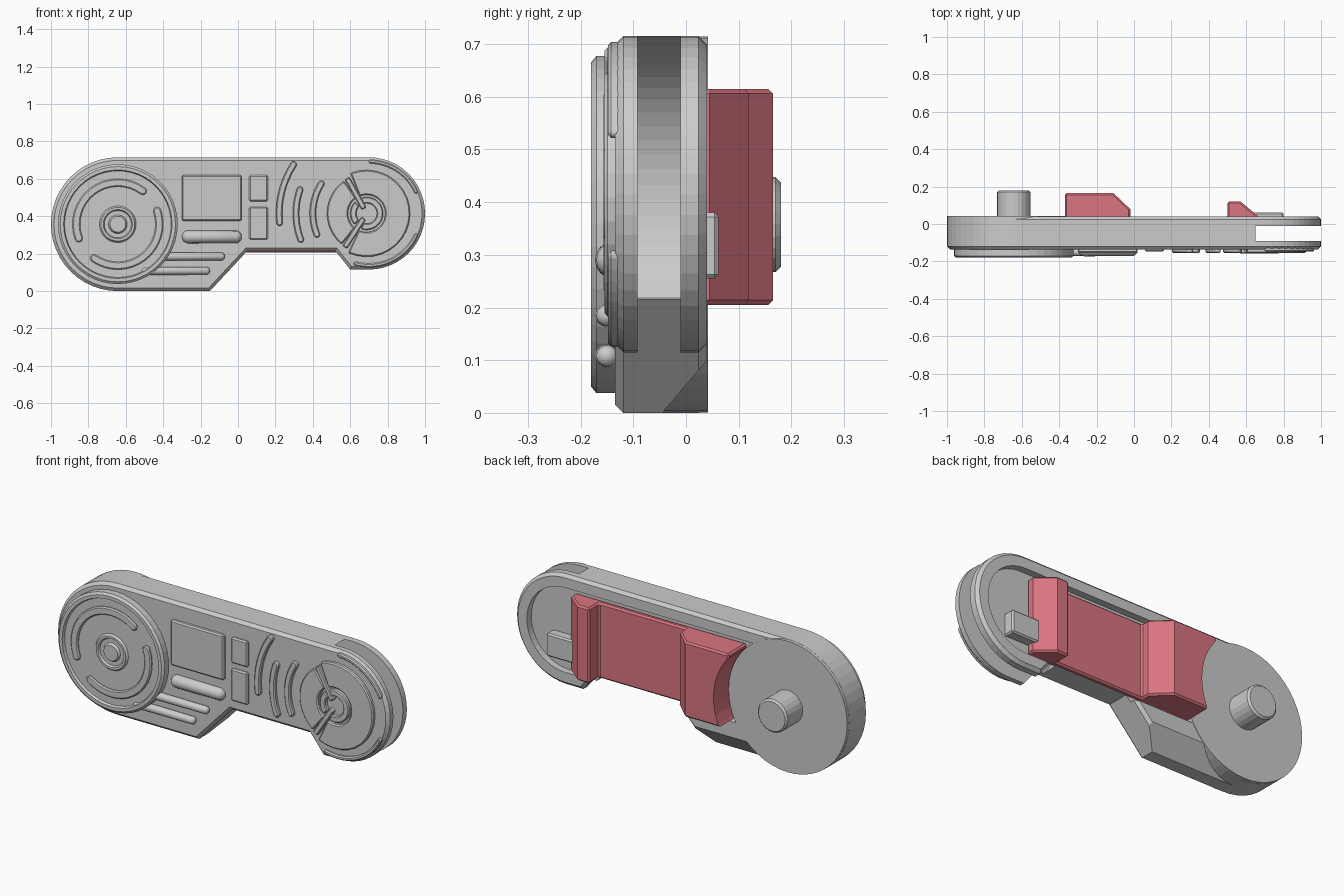
import bpy, bmesh, math

if "Cube" in bpy.data.objects:
    bpy.data.objects.remove(bpy.data.objects["Cube"])

FRONT = -0.135                 # front face of the body
LC, RC = (-0.6425, 0.3575), (0.70, 0.415)   # left and right round ends


def finish(name, bm, bevel=0.0):
    bmesh.ops.remove_doubles(bm, verts=bm.verts, dist=1e-5)
    bmesh.ops.recalc_face_normals(bm, faces=bm.faces)
    me = bpy.data.meshes.new(name)
    bm.to_mesh(me)
    bm.free()
    ob = bpy.data.objects.new(name, me)
    bpy.context.collection.objects.link(ob)
    if bevel:
        m = ob.modifiers.new("chamfer", 'BEVEL')
        m.width, m.segments = bevel, 1
        m.limit_method, m.angle_limit = 'ANGLE', math.radians(60)
    return ob


def prism(name, pts, a, b, bevel=0.0, axis='y'):
    put = {'x': lambda p, t: (t, p[0], p[1]),
           'y': lambda p, t: (p[0], t, p[1]),
           'z': lambda p, t: (p[0], p[1], t)}[axis]
    bm = bmesh.new()
    lo = [bm.verts.new(put(p, a)) for p in pts]
    hi = [bm.verts.new(put(p, b)) for p in pts]
    bm.faces.new(lo)
    bm.faces.new(hi)
    n = len(pts)
    for i in range(n):
        j = (i + 1) % n
        bm.faces.new((lo[i], lo[j], hi[j], hi[i]))
    return finish(name, bm, bevel)


def arc(c, r, a0, a1, n=24):
    return [(c[0] + r * math.cos(math.radians(a0 + (a1 - a0) * i / n)),
             c[1] + r * math.sin(math.radians(a0 + (a1 - a0) * i / n))) for i in range(n + 1)]


def band(c, r, w, a0, a1):
    """Arc-shaped strip with rounded ends."""
    e0, e1 = arc(c, r, a0, a1, 1)
    return (arc(c, r + w / 2, a0, a1, 16) + arc(e1, w / 2, a1, a1 + 180, 6)[1:-1]
            + arc(c, r - w / 2, a1, a0, 16) + arc(e0, w / 2, a0 + 180, a0 + 360, 6)[1:-1])


def sector(c, r0, r1, a0, a1):
    return arc(c, r1, a0, a1, 20) + arc(c, r0, a1, a0, 12)


def rect(x0, x1, z0, z1):
    return [(x0, z0), (x1, z0), (x1, z1), (x0, z1)]


def lathe(name, c, profile, n=48):
    """Turn (radius, y) points about the front-to-back axis."""
    bm = bmesh.new()
    rings = [[bm.verts.new((x, y, z)) for x, z in arc(c, max(r, 1e-7), 0, 360, n)[:-1]]
             for r, y in profile]
    for p, q in zip(rings, rings[1:]):
        for i in range(n):
            j = (i + 1) % n
            bm.faces.new((p[i], p[j], q[j], q[i]))
    return finish(name, bm)


def capsule(name, x0, x1, y, z, r):
    bm = bmesh.new()
    bmesh.ops.create_uvsphere(bm, u_segments=16, v_segments=8, radius=r)
    half = (x1 - x0) / 2 - r
    for v in bm.verts:
        a, b, c = v.co
        v.co = (c + (half if c > 1e-5 else -half) + (x0 + x1) / 2, b + y, a + z)
    ob = finish(name, bm)
    for p in ob.data.polygons:
        p.use_smooth = True


def cut(ob, cutter):
    cutter.hide_render = True
    cutter.hide_set(True)
    m = ob.modifiers.new("cut", 'BOOLEAN')
    m.operation, m.solver, m.object = 'DIFFERENCE', 'EXACT', cutter


# Body: round ends joined by a flat top and stepped underside
outline = (arc(LC, 0.3575, 90, 270) + [(-0.15, 0), (0.05, 0.215), (0.52, 0.215), (0.60, 0.115)]
           + arc(RC, 0.30, 270, 450))
body = prism("body", outline, FRONT, 0.04, 0.016)

# Slot around the right end, open to top, side and bottom
slot = arc((0.71, 0.415), 0.306, 90, 220) + [(0.45, 0.05), (1.1, 0.05), (1.1, 0.8), (0.71, 0.8)]
cut(body, prism("slot_cutter", slot, -0.092, -0.01))

# Recess in the back and bevelled lower lip
recess = arc((-0.6, 0.415), 0.23, 90, 270) + arc(RC, 0.23, -90, 90)
cut(body, prism("recess_cutter", recess, 0.002, 0.2))
cut(body, prism("lip_cutter", [(-0.062, -0.02), (0.06, -0.02), (0.06, 0.1235)],
                -0.64, 0.06, axis='x'))

# Solid round back with pin
lathe("round_back", LC, [(0, -0.1), (0.357, -0.1), (0.357, 0.042), (0, 0.042)])
lathe("pivot_pin", LC, [(0, 0.03), (0.09, 0.03), (0.09, 0.17), (0.08, 0.18), (0, 0.18)], 24)

# Red insert with two raised blocks, hollowed to clear the round back
red = bpy.data.materials.new("red")
red.diffuse_color = (0.70, 0.18, 0.22, 1)
red.use_nodes = True
red.node_tree.nodes["Principled BSDF"].inputs["Base Color"].default_value = red.diffuse_color
insert = prism("red_insert", [(-0.37, 0.003), (-0.37, 0.165), (-0.11, 0.165), (-0.02, 0.08),
                              (-0.02, 0.035), (0.50, 0.035), (0.50, 0.12), (0.57, 0.12),
                              (0.66, 0.045), (0.66, 0.003)], 0.205, 0.615, 0.009, 'z')
insert.data.materials.append(red)
cut(insert, lathe("insert_cutter", LC, [(0, -0.2), (0.362, -0.2), (0.362, 0.3), (0, 0.3)]))

# Small catch in the recess
prism("catch_block", rect(0.63, 0.80, 0.255, 0.38), 0.0, 0.062, 0.008)

# Left front dial with rings
lathe("dial", LC, [(0, -0.178), (0.042, -0.178), (0.05, -0.165), (0.072, -0.165), (0.078, -0.176),
                   (0.09, -0.176), (0.098, -0.165), (0.285, -0.165), (0.29, -0.18), (0.308, -0.18),
                   (0.32, -0.17), (0.32, -0.12), (0, -0.12)])
for i, (a0, a1) in enumerate([(53, 200), (235, 379)]):
    prism(f"dial_arc_{i}", band(LC, 0.222, 0.042, a0, a1), -0.178, -0.16, 0.006)

# Front panels
for i, (r, y) in enumerate([((-0.30, 0.02, 0.375, 0.62), -0.155),
                            ((0.06, 0.16, 0.48, 0.62), -0.148),
                            ((0.06, 0.16, 0.275, 0.45), -0.148)]):
    prism(f"panel_{i}", rect(*r), y, -0.12, 0.007)

# Rounded bars
capsule("bar_upper", -0.30, 0.02, -0.138, 0.29, 0.035)
capsule("bar_middle", -0.42, -0.07, -0.15, 0.185, 0.022)
capsule("bar_lower", -0.52, -0.15, -0.15, 0.108, 0.022)

# Curved ribs around the right dial
for i, (r, a0, a1) in enumerate([(0.48, 147, 186), (0.39, 161, 201), (0.30, 148, 202),
                                 (0.278, 25, 88), (0.278, 255, 335)]):
    prism(f"rib_{i}", band(RC, r, 0.034 if i < 3 else 0.022, a0, a1),
          -0.155 if i < 3 else -0.148, -0.12, 0.006)

# Right dial: two sector plates, radial bars and an open hub ring
HUB = (0.688, 0.415)
prism("sector_left", sector(HUB, 0.10, 0.212, 125, 231), -0.155, -0.12, 0.006)
prism("sector_right", sector(HUB, 0.10, 0.232, -115, 112), -0.155, -0.12, 0.006)
prism("hub_ring", sector(HUB, 0.055, 0.088, -110, 110), -0.157, -0.12, 0.005)
prism("hub_arc", sector(HUB, 0.055, 0.088, 135, 222), -0.157, -0.12, 0.005)
for i, a in enumerate((119, 237)):
    d = math.radians(a)
    u, v = (math.cos(d), math.sin(d)), (-math.sin(d) * 0.014, math.cos(d) * 0.014)
    pts = [(HUB[0] + u[0] * r + v[0] * s, HUB[1] + u[1] * r + v[1] * s)
           for r, s in ((0.03, -1), (0.215, -1), (0.215, 1), (0.03, 1))]
    prism(f"radial_bar_{i}", pts, -0.157, -0.12, 0.005)
